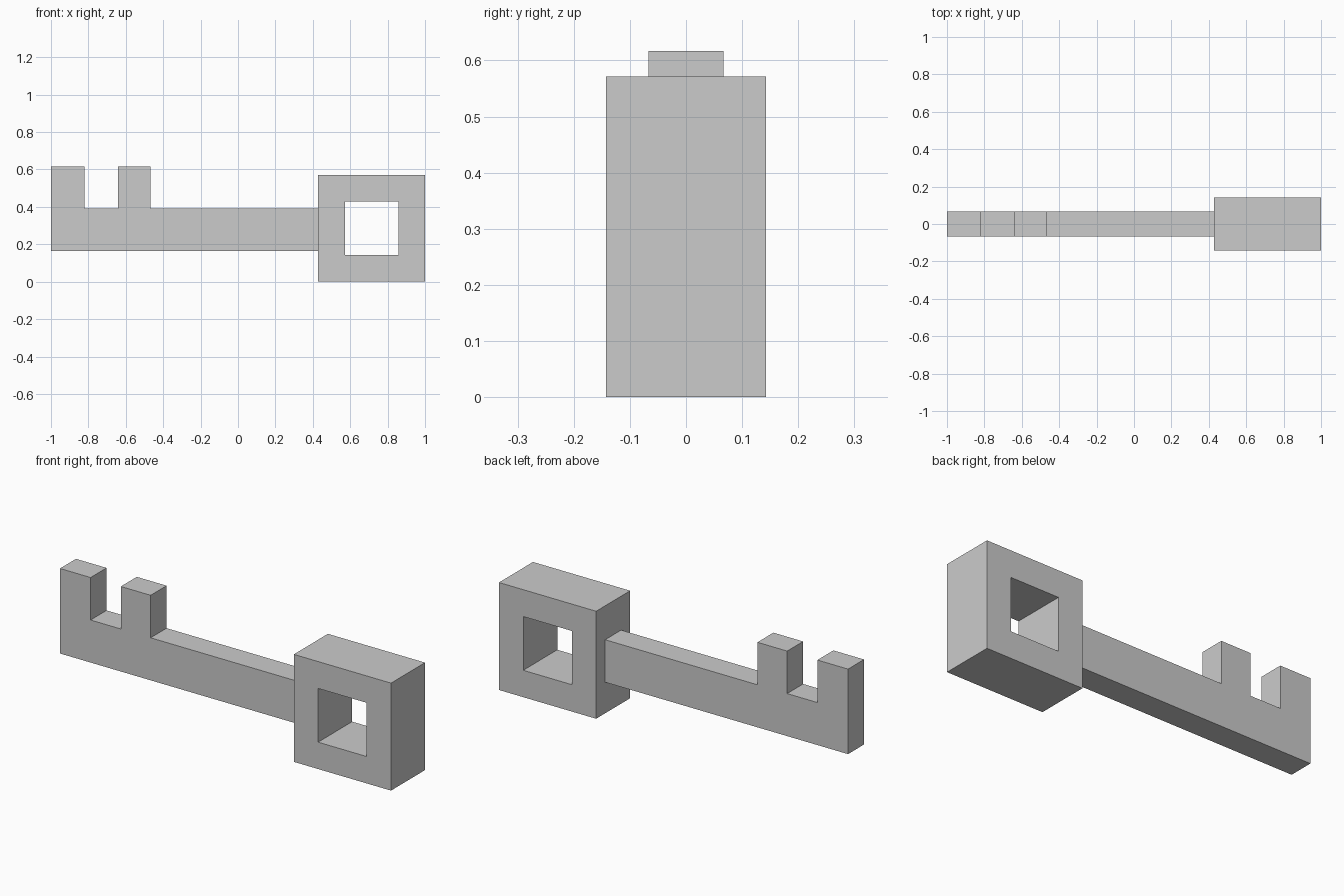
import bpy

if "Cube" in bpy.data.objects:
    bpy.data.objects.remove(bpy.data.objects["Cube"])


def plate(name, points, faces, thickness):
    """Flat x/z outline on y = 0, thickened evenly to front and back."""
    mesh = bpy.data.meshes.new(name)
    mesh.from_pydata([(x, 0, z) for x, z in points], [], faces)
    obj = bpy.data.objects.new(name, mesh)
    bpy.context.collection.objects.link(obj)
    solid = obj.modifiers.new("thickness", 'SOLIDIFY')
    solid.thickness = thickness
    solid.offset = 0
    return obj


def square(cx, cz, half):
    return [(cx + sx * half, cz + sz * half)
            for sx, sz in ((-1, -1), (1, -1), (1, 1), (-1, 1))]


U = 1 / 7  # bow grid unit

# Shaft with two upright teeth
bottom, top, tooth = 0.165, 0.391, 0.617
shaft = [(-1, bottom), (3 * U, bottom), (3 * U, top),
         (-0.467, top), (-0.467, tooth), (-0.642, tooth), (-0.642, top),
         (-0.82, top), (-0.82, tooth), (-1, tooth)]
plate("shaft", shaft, [range(len(shaft))], 0.134)

# Square bow with a square hole, as a ring of four mitred faces
ring = square(5 * U, 2 * U, 2 * U) + square(5 * U, 2 * U, U)
sides = [(i, (i + 1) % 4, (i + 1) % 4 + 4, i + 4) for i in range(4)]
plate("bow", ring, sides, 2 * U)
